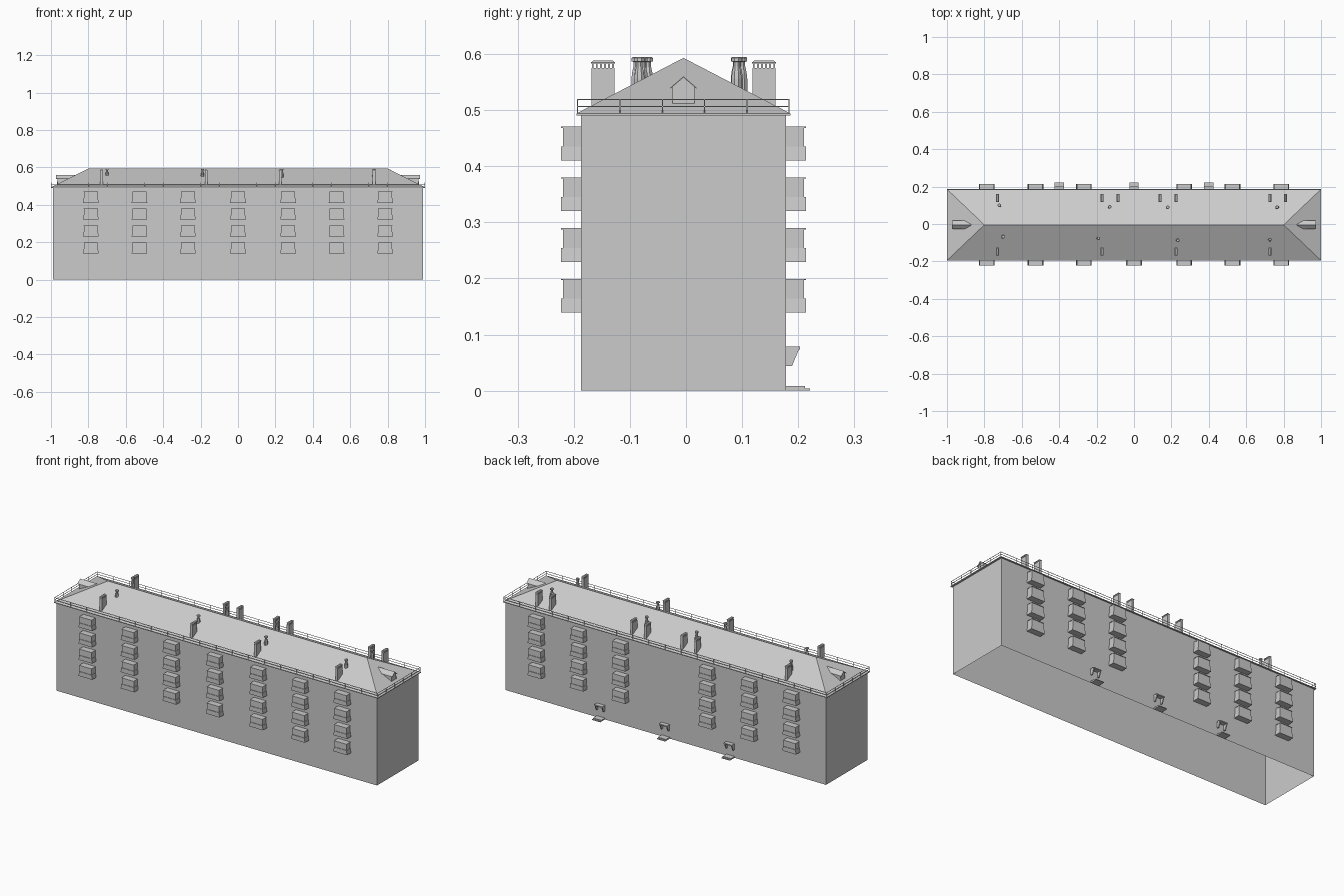
import bpy, bmesh, math
from mathutils import Vector

if "Cube" in bpy.data.objects:
    bpy.data.objects.remove(bpy.data.objects["Cube"])

grey = bpy.data.materials.new("plain grey")
grey.diffuse_color = (0.6, 0.6, 0.6, 1)
grey.use_nodes = True
grey.node_tree.nodes["Principled BSDF"].inputs["Base Color"].default_value = grey.diffuse_color

YC = -0.0045                      # the block sits slightly off centre
Y0, Y1, XW, H = -0.1875, 0.1785, 0.99, 0.49
EX, EY, RX, RZ = 1.0, 0.1905, 0.80, 0.593


def finish(name, bm):
    bmesh.ops.recalc_face_normals(bm, faces=bm.faces)
    me = bpy.data.meshes.new(name)
    bm.to_mesh(me)
    bm.free()
    me.materials.append(grey)
    ob = bpy.data.objects.new(name, me)
    bpy.context.collection.objects.link(ob)
    return ob


def loft(bm, rings, caps=True):
    """Join rings of points into a skin, closed at both ends."""
    vs = [[bm.verts.new(p) for p in r] for r in rings]
    n = len(vs[0])
    for a, b in zip(vs, vs[1:]):
        for i in range(n):
            bm.faces.new((a[i], a[(i + 1) % n], b[(i + 1) % n], b[i]))
    if caps:
        bm.faces.new(vs[0][::-1])
        bm.faces.new(vs[-1])


def rect(x0, x1, y0, y1, z):
    return [(x0, y0, z), (x1, y0, z), (x1, y1, z), (x0, y1, z)]


def box(bm, x0, x1, y0, y1, z0, z1):
    loft(bm, [rect(x0, x1, y0, y1, z0), rect(x0, x1, y0, y1, z1)])


def roof_z(x, y):
    side = (EY - abs(y - YC)) / EY
    end = (EX - abs(x)) / (EX - RX)
    return 0.494 + (RZ - 0.494) * min(side, end, 1)


# walls: an open shell without a floor
bm = bmesh.new()
loft(bm, [rect(-XW, XW, Y0, Y1, 0), rect(-XW, XW, Y0, Y1, H)], caps=False)
finish("walls", bm)

# hipped roof with a thin eaves edge
bm = bmesh.new()
eave = [rect(-EX, EX, YC - EY, YC + EY, z) for z in (H, 0.494)]
low, up = [[bm.verts.new(p) for p in r] for r in eave]
ra, rb = bm.verts.new((-RX, YC, RZ)), bm.verts.new((RX, YC, RZ))
bm.faces.new(low[::-1])
for i in range(4):
    bm.faces.new((low[i], low[(i + 1) % 4], up[(i + 1) % 4], up[i]))
for f in ((up[0], up[1], rb, ra), (up[1], up[2], rb), (up[2], up[3], ra, rb), (up[3], up[0], ra)):
    bm.faces.new(f)
finish("hipped_roof", bm)

# gabled dormers on the hip ends
bm = bmesh.new()
gable = [(-0.020, 0.508), (0.020, 0.508), (0.020, 0.541), (0, 0.558), (-0.020, 0.541)]
for s in (-1, 1):
    front = [(s * 0.965, YC + y, z) for y, z in gable]
    back = [(s * (EX - (EX - RX) * (z - 0.494) / (RZ - 0.494)) - s * 0.004, YC + y, z) for y, z in gable]
    loft(bm, [front, back])
    # overhanging roof sheets of the dormer
    for t in (-1, 1):
        sheet = []
        for x in (0.972, None):
            ring = []
            for y, z in ((0, 0.558), (0.023, 0.5385), (0.023, 0.5405), (0, 0.560)):
                px = x or EX - (EX - RX) * (z - 0.494) / (RZ - 0.494) - 0.004
                ring.append((s * px, YC + t * y, z))
            sheet.append(ring)
        loft(bm, sheet)
finish("dormers", bm)

# glazed balconies: flared parapet, glazed box, thin roof plate
parapets, glazing, plates = bmesh.new(), bmesh.new(), bmesh.new()
cols = (-0.787, -0.527, -0.268, 0, 0.268, 0.527, 0.787)
for wall, s in ((Y0, -1), (Y1, 1)):
    for x in cols:
        if s > 0 and x == 0:
            continue
        for row in range(4):
            z = 0.139 + 0.0905 * row
            ys = lambda d: sorted((wall, wall + s * d))
            loft(parapets, [rect(x - w, x + w, *ys(0.035), h) for w, h in ((0.042, z), (0.0385, z + 0.025))])
            box(glazing, x - 0.037, x + 0.037, *ys(0.032), z + 0.025, z + 0.058)
            box(plates, x - 0.038, x + 0.038, *ys(0.035), z + 0.058, z + 0.060)
finish("balcony_parapets", parapets)
finish("balcony_glazing", glazing)
finish("balcony_roofs", plates)

# three back entrances: step, canopy and side brackets
steps, canopies, brackets = bmesh.new(), bmesh.new(), bmesh.new()
for x in (-0.40, 0, 0.40):
    box(steps, x - 0.025, x + 0.025, Y1, 0.212, 0, 0.008)
    box(steps, x - 0.025, x + 0.025, 0.212, 0.221, 0, 0.004)
    box(canopies, x - 0.025, x + 0.025, Y1, 0.203, 0.073, 0.079)
    prof = [(Y1, 0.073), (0.201, 0.073), (0.189, 0.044), (Y1, 0.044)]
    for bx in (x - 0.024, x + 0.018):
        loft(brackets, [[(q, y, z) for y, z in prof] for q in (bx, bx + 0.006)])
finish("entrance_steps", steps)
finish("entrance_canopies", canopies)
finish("canopy_brackets", brackets)

# flat chimney stacks with a slotted top and chamfered cap
bm = bmesh.new()
for y, xs in ((-0.148, (-0.73, -0.17, 0.225, 0.727)),
              (0.139, (-0.73, -0.17, -0.085, 0.14, 0.225, 0.727, 0.81))):
    for x in xs:
        w, d = 0.007, 0.0205
        box(bm, x - w, x + w, y - d, y + d, roof_z(x, y) - 0.02, 0.575)
        for i in range(6):
            py = y - d + 0.0025 + i * (2 * d - 0.005) / 5
            box(bm, x - w, x + w, py - 0.0015, py + 0.0015, 0.575, 0.583)
        loft(bm, [rect(x - w - e, x + w + e, y - d - e, y + d + e, z)
                  for e, z in ((0.001, 0.583), (0.001, 0.585), (-0.003, 0.588))])
finish("chimney_stacks", bm)

# bottle-shaped roof vents
bm = bmesh.new()
for x, y in ((-0.72, 0.100), (-0.13, 0.092), (0.18, 0.089), (0.765, 0.090),
             (-0.70, -0.068), (-0.19, -0.077), (0.235, -0.088), (0.727, -0.083)):
    prof = [(0.010, roof_z(x, y) - 0.01), (0.010, 0.556), (0.0085, 0.568), (0.006, 0.578),
            (0.006, 0.586), (0.0095, 0.587), (0.0095, 0.593), (0.007, 0.595)]
    loft(bm, [[(x + r * math.cos(math.tau * (k + .5) / 8), y + r * math.sin(math.tau * (k + .5) / 8), z)
               for k in range(8)] for r, z in prof])
finish("roof_vents", bm)

# guard rail around the eaves
bm = bmesh.new()
t = 0.0009
rx, ya, yb = EX - 0.002, YC - EY + 0.002, YC + EY - 0.002
for z in (0.506, 0.519):
    for y in (ya, yb):
        box(bm, -rx, rx, y - t, y + t, z - t, z + t)
    for x in (-rx, rx):
        box(bm, x - t, x + t, ya, yb, z - t, z + t)
for i in range(21):
    x = -rx + 2 * rx * i / 20
    for y in (ya, yb):
        box(bm, x - t, x + t, y - t, y + t, 0.492, 0.519)
for i in range(1, 5):
    y = ya + (yb - ya) * i / 5
    for x in (-rx, rx):
        box(bm, x - t, x + t, y - t, y + t, 0.492, 0.519)
finish("guard_rail", bm)
